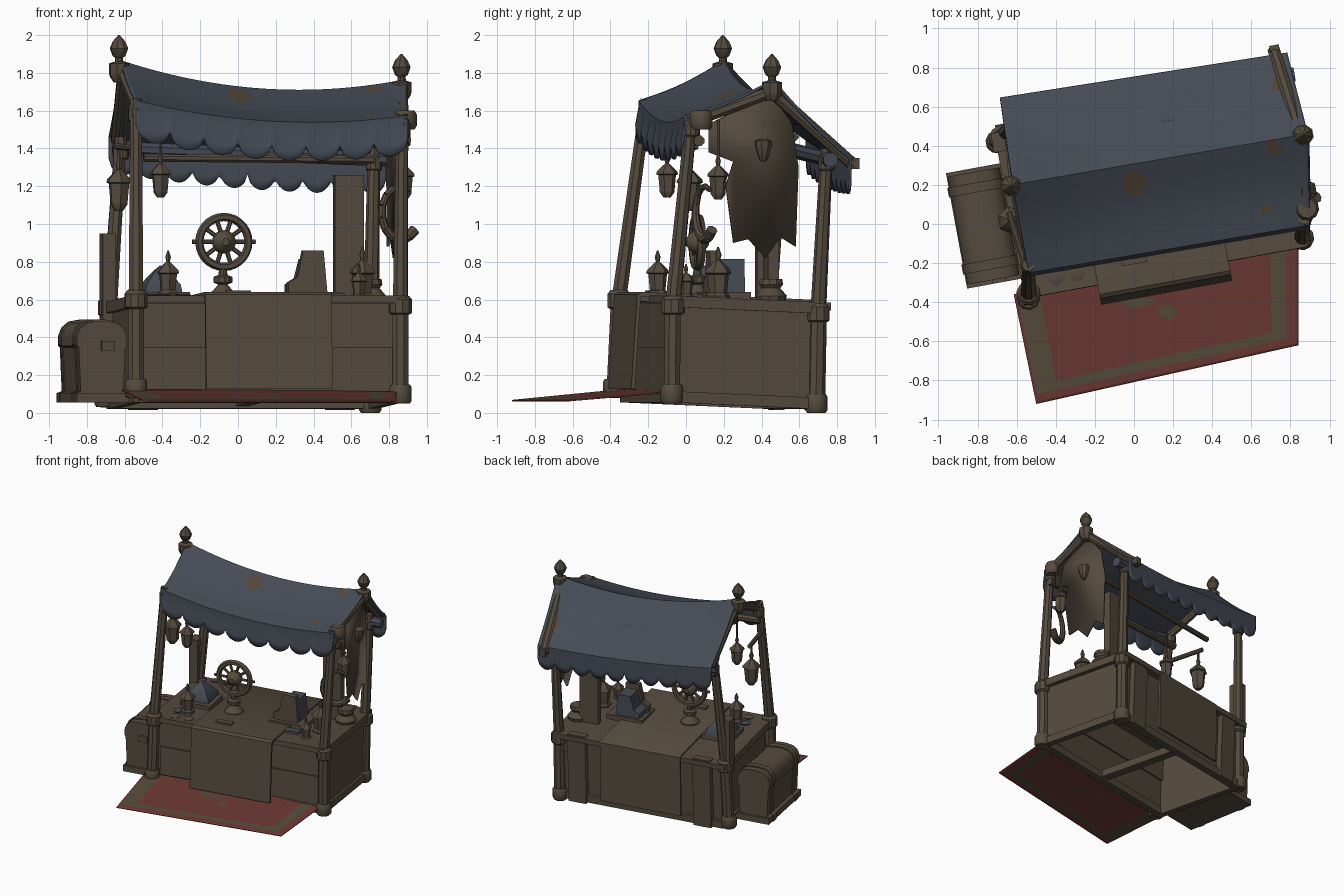
import bpy, bmesh, math
from mathutils import Matrix, Vector

if "Cube" in bpy.data.objects:
    bpy.data.objects.remove(bpy.data.objects["Cube"])

def material(name, r, g, b):
    m = bpy.data.materials.new(name)
    m.diffuse_color = (r, g, b, 1)
    m.use_nodes = True
    m.node_tree.nodes["Principled BSDF"].inputs["Base Color"].default_value = m.diffuse_color
    return m

WOOD = material("brown_wood", 0.092, 0.071, 0.049)
BLUE = material("slate_blue_cloth", 0.060, 0.071, 0.092)
RED = material("carpet_red", 0.150, 0.040, 0.033)
PATCH = material("ochre_patch", 0.088, 0.061, 0.038)
BORDER = material("carpet_border", 0.092, 0.072, 0.044)

# The stall is turned about z and tips slightly to the back
TURN = Matrix.Rotation(math.radians(10.4), 4, 'Z')
STALL = Matrix.Translation((0.09, 0.18, 0.033)) @ TURN @ Matrix.Rotation(-0.044, 4, 'X')
SIDEWAYS = Matrix.Rotation(math.pi / 2, 4, 'Z')

def at(x, y, z):
    return Matrix.Translation((x, y, z)) @ TURN

def finish(name, bm, mats=(WOOD,), mat=Matrix.Identity(4), thick=0, angle=0.6, recalc=True):
    bmesh.ops.transform(bm, matrix=mat, verts=bm.verts)
    if recalc:
        bmesh.ops.recalc_face_normals(bm, faces=bm.faces)
    me = bpy.data.meshes.new(name)
    bm.to_mesh(me)
    bm.free()
    for m in mats:
        me.materials.append(m)
    me.shade_smooth()
    me.set_sharp_from_angle(angle=angle)
    ob = bpy.data.objects.new(name, me)
    bpy.context.collection.objects.link(ob)
    if thick:
        s = ob.modifiers.new("thickness", 'SOLIDIFY')
        s.thickness = thick
        s.offset = 0
    return ob

def box(name, frame, centre, size, mat=WOOD):
    bm = bmesh.new()
    bmesh.ops.create_cube(bm, size=1)
    for v in bm.verts:
        v.co = Vector([a * s + c for a, s, c in zip(v.co, size, centre)])
    return finish(name, bm, (mat,), frame)

def lathe(name, profile, frame, sides=10, mat=WOOD):
    bm = bmesh.new()
    rings = [[bm.verts.new((max(r, 0.001) * math.cos(2 * math.pi * (i + .5) / sides),
                            max(r, 0.001) * math.sin(2 * math.pi * (i + .5) / sides), z))
              for i in range(sides)] for r, z in profile]
    for a, b in zip(rings, rings[1:]):
        for i in range(sides):
            j = (i + 1) % sides
            bm.faces.new((a[i], a[j], b[j], b[i]))
    bm.faces.new(rings[0])
    bm.faces.new(rings[-1])
    return finish(name, bm, (mat,), frame)

def tube(name, p, q, r0, r1=None, sides=8, mat=WOOD):
    p, q = Vector(p), Vector(q)
    d = q - p
    frame = Matrix.Translation(p) @ d.to_track_quat('Z', 'Y').to_matrix().to_4x4()
    return lathe(name, [(r0, 0), (r1 or r0, d.length)], frame, sides, mat)

def prism(name, profile, length, frame, mat=WOOD):
    # profile in x-z, extruded along y
    bm = bmesh.new()
    f = bm.faces.new([bm.verts.new((x, -length / 2, z)) for x, z in profile])
    new = bmesh.ops.extrude_face_region(bm, geom=[f])['geom']
    bmesh.ops.translate(bm, vec=(0, length, 0), verts=[v for v in new if isinstance(v, bmesh.types.BMVert)])
    return finish(name, bm, (mat,), frame)

def grid(name, nu, nv, fn, pick, mats, thick):
    bm = bmesh.new()
    vs = [[bm.verts.new(fn(i / nu, j)) for j in range(nv + 1)] for i in range(nu + 1)]
    for i in range(nu):
        for j in range(nv):
            f = bm.faces.new((vs[i][j], vs[i + 1][j], vs[i + 1][j + 1], vs[i][j + 1]))
            f.material_index = pick(f.calc_center_median(), (i + .5) / nu, (j + .5) / nv)
    return finish(name, bm, mats, thick=thick, recalc=False)

def lantern(name, x, y, z, s=1.0, hang=0):
    foot = [(.02, 0), (.042, .03)] if hang else [(.055, 0), (.055, .025)]
    pts = foot + [(.042, .04), (.05, .125), (.062, .13), (.058, .145),
                  (.022, .18), (.01, .19), (.016, .215), (.004, .25)]
    lathe(name, [(r * s, h * s) for r, h in pts], at(x, y, z), 6)
    if hang:
        tube(name + "_chain", (x, y, z + .2 * s), (x, y, hang), .008, sides=6)

# Counter body: hollow walls, rails, top
box("front_upper_boards", STALL, (0, -.36, .42), (1.36, .03, .25))
box("front_lower_boards", STALL, (0, -.375, .17), (1.36, .03, .26))
box("back_boards", STALL, (0, .37, .28), (1.36, .03, .52))
for s, n in ((-1, "left"), (1, "right")):
    box(n + "_boards", STALL, (s * .69, 0, .28), (.03, .74, .52))
    box(n + "_top_rail", STALL, (s * .705, 0, .54), (.07, .8, .06))
    box(n + "_bottom_rail", STALL, (s * .70, 0, .035), (.05, .8, .06))
    box(n + "_back_strap", STALL, (s * .53, .40, .29), (.15, .06, .58))
    box("bottom_long_rail_" + n, STALL, (0, s * .38, .035), (1.4, .06, .06))
box("underside_beam", STALL, (0, 0, .05), (.07, .74, .06))
box("counter_top", STALL, (0, -.01, .55), (1.46, .90, .04))
box("counter_front_extension", STALL, (-.02, -.46, .55), (.64, .1, .03))

# Table cloth draped from front to back
prism("table_cloth", [(-.54, .07), (-.53, .57), (-.51, .585), (.42, .585), (.445, .57), (.46, .07),
                      (.44, .07), (.43, .56), (-.51, .56), (-.52, .07)], .68,
      STALL @ Matrix.Translation((-.02, 0, 0)) @ SIDEWAYS)

# Corner posts with base sleeves and collars
posts = {"front_left": ((-.54, -.38, .08), (-.54, -.355, .6), (-.54, -.21, 1.66)),
         "front_right": ((.86, -.075, .05), (.86, -.07, .57), (.87, .03, 1.58)),
         "back_right": ((.70, .69, .0), (.705, .70, .53), (.72, .745, 1.4)),
         "back_left": ((-.70, .42, .03), (-.68, .44, .56), (-.62, .51, 1.46))}
for n, (a, b, c) in posts.items():
    tube(n + "_lower_post", a, b, .046)
    tube(n + "_upper_post", b, c, .042, .033)
    lathe(n + "_base_sleeve", [(.05, 0), (.06, .015), (.06, .085), (.05, .1)], at(*a))
    lathe(n + "_collar", [(.048, -.05), (.062, -.04), (.062, .03), (.045, .05)], at(*b))
    lathe(n + "_top_ring", [(.036, -.12), (.044, -.11), (.044, -.05), (.036, -.04)], at(*c))
box("back_left_plank", at(-.69, .42, .72), (0, 0, 0), (.07, .1, .46))

# Roof frame, tucked under the canopy
ridge = ((-.61, .195, 1.80), (.865, .455, 1.70))
tube("front_beam", (-.56, -.19, 1.52), (.91, .07, 1.44), .03)
tube("back_beam", (-.66, .52, 1.40), (.82, .765, 1.34), .04, mat=BLUE)
tube("inner_pole", (-.50, .28, 1.35), (.72, .50, 1.34), .022)
tube("left_gable_front", ridge[0], (-.525, -.22, 1.60), .03)
tube("left_gable_back", ridge[0], (-.645, .58, 1.44), .03)
tube("right_gable_front", ridge[1], (.875, .0, 1.53), .034)
tube("right_gable_back", (.85, .455, 1.70), (.715, .89, 1.31), .034)
box("gable_end_cap", at(.72, .89, 1.32), (0, 0, 0), (.05, .05, .06))
tube("left_lantern_arm", (-.54, -.26, 1.40), (-.64, .06, 1.41), .018)
lathe("front_right_beam_cap", [(.05, 0), (.062, .02), (.062, .08), (.05, .1)], at(.885, .08, 1.50))
for n, (x, y, z) in zip(("left", "right"), ridge):
    lathe(n + "_finial", [(.03, -.05), (.05, -.02), (.055, 0), (.055, .05), (.022, .06), (.022, .08),
                          (.035, .09), (.05, .13), (.035, .165), (.004, .2)], at(x - .02 if x < 0 else x, y, z), 8)

# Sagging canopy with scalloped valances on both sides
def canopy(s, j):
    sag = 4 * s * (1 - s)
    lerp = lambda a, b: Vector(a).lerp(Vector(b), s)
    top = lerp((-.62, .20, 1.86), (.89, .46, 1.76)) - Vector((0, 0, .1 * sag))
    front = lerp((-.54, -.245, 1.65), (.90, .0, 1.57)) - Vector((0, 0, .07 * sag))
    back = lerp((-.685, .64, 1.46), (.785, .87, 1.35)) - Vector((0, 0, .03 * sag))
    if j < 4:
        drop = .125 + .075 * abs(math.sin(math.pi * 8 * s)) ** .5
        return front - Vector((0, .006 * (4 - j) - .006, drop * (4 - j) / 4))
    if j > 32:
        drop = .11 + .08 * abs(math.sin(math.pi * 10 * s)) ** .5
        return back - Vector((0, 0, drop * (j - 32) / 4))
    t = (j - 4) / 14 if j <= 18 else (32 - j) / 14
    dip = Vector((0, 0, .02 * math.sin(math.pi * t)))
    if 25 <= j <= 27 and .2 < s < .9:  # long fold on the back slope
        dip.z -= .022 * math.sin(math.pi * (s - .2) / .7)
    return (front if j <= 18 else back).lerp(top, t) - dip

spots = [(0, .21, .055), (.72, .385, .035), (.68, .085, .025), (.735, .7, .03)]
def patch(c, s, t):
    return int(any(math.hypot((c.x - x) / 1.2, c.y - y) < r for x, y, r in spots))
grid("canopy", 96, 36, canopy, patch, (BLUE, PATCH), .014)

# Banner hanging in the right gable
bm = bmesh.new()
outline = [(.45, 1.69), (.12, 1.53), (.12, 1.38), (.25, 1.33), (.21, 1.2), (.25, .9), (.33, .92),
           (.42, .82), (.5, .93), (.58, .88), (.595, 1.3), (.56, 1.53)]
bm.faces.new([bm.verts.new((.91 - .2 * y, y, z)) for y, z in outline])
finish("gable_banner", bm, thick=.014)
lathe("banner_knob", [(.012, -.06), (.025, -.04), (.045, .02), (.045, .05), (.02, .06)], at(.85, .41, 1.39), 8)

# Carpet with painted border and worn centre motif
corners = [Vector(p) for p in ((-.50, -.92, .065), (.84, -.62, .065), (.84, -.03, .115), (-.615, -.36, .12))]
def carpet(s, j):
    return corners[0].lerp(corners[1], s).lerp(corners[3].lerp(corners[2], s), j / 36)
def carpet_colour(c, s, t):
    x, y = s * 1.38, t * .58
    outer = x > .02 and x < 1.32 and y > .045
    inner = .12 < x < 1.235 and y > .10
    motif = math.hypot((c.x - .17) / 1.3, c.y + .45) < .035 or math.hypot((c.x - .02) / 3, c.y + .40) < .03
    return int((outer and not inner) or motif)
grid("carpet", 90, 36, carpet, carpet_colour, (RED, BORDER), .008)

# Chest with rounded lid and straps
half = [(.14, 0), (.14, .05), (.115, .06), (.125, .29), (.135, .3), (.135, .35), (.12, .39), (.085, .42), (.03, .43)]
chest = half + [(-x, z) for x, z in reversed(half)]
place = at(-.77, -.01, .055)
prism("chest", chest, .56, place)
for y in (-.2, .2):
    prism("chest_strap", [(x * 1.05, z * 1.02) for x, z in chest], .05, place @ Matrix.Translation((0, y, 0)))
box("chest_base", place, (0, 0, .025), (.28, .60, .05))
box("chest_clasp", place, (.03, -.285, .3), (.07, .03, .05))

# Spoked wheel on a stand
wheel = at(-.075, .06, .905) @ Matrix.Rotation(math.pi / 2, 4, 'X')
bm = bmesh.new()
ring = [[bm.verts.new(((.132 + .022 * math.cos(b)) * math.cos(a), (.132 + .022 * math.cos(b)) * math.sin(a),
                       .025 * math.sin(b))) for b in [k * math.pi / 3 for k in range(6)]]
        for a in [i * math.pi / 14 for i in range(28)]]
for i in range(28):
    for k in range(6):
        n, m = (i + 1) % 28, (k + 1) % 6
        bm.faces.new((ring[i][k], ring[n][k], ring[n][m], ring[i][m]))
finish("wheel_rim", bm, mat=wheel)
lathe("wheel_hub", [(.02, -.06), (.045, -.04), (.062, -.015), (.062, .015), (.045, .04), (.02, .06)], wheel)
for i in range(10):
    a = i * math.pi / 5
    d = Vector((math.cos(a), math.sin(a), 0))
    tube("wheel_spoke", wheel @ (d * .04), wheel @ (d * (.17 if i % 5 == 0 else .135)), .012, sides=6)
lathe("wheel_stand", [(.075, .61), (.075, .63), (.05, .65), (.025, .68), (.05, .69), (.05, .72), (.025, .73), (.018, .77)],
      at(-.08, .06, 0))

# Goods on the counter
box("left_tray", at(-.40, .08, .62), (0, 0, 0), (.25, .24, .04))
lathe("blue_cushion", [(.14, .64), (.13, .68), (.05, .75), (.004, .78)], at(-.41, .10, 0), 4, BLUE)
box("right_tray", at(.38, .2, .62), (0, 0, 0), (.30, .24, .04))
wedge = [(-.13, 0), (.08, 0), (.06, .22), (-.05, .22), (-.08, .08), (-.13, .05)]
prism("blue_display", [(x * .95, z * .8) for x, z in wedge], .14, at(.38, .23, .64), BLUE)
prism("display_front", wedge, .05, at(.39, .14, .64))
box("blue_roll", at(.50, .02, .62), (0, 0, 0), (.12, .06, .03), BLUE)
box("cloth_slab", at(.0, -.18, .635), (0, 0, 0), (.13, .05, .025))
for x, y, m in ((-.40, -.27, WOOD), (-.29, -.25, WOOD), (-.44, -.17, BLUE)):
    lathe("small_dish", [(.03, .60), (.042, .625), (.03, .63)], at(x, y, 0), 10, m)
lathe("round_jar", [(.075, .58), (.085, .62), (.05, .66), (.065, .68), (.06, .71)], at(.70, .45, 0))
box("tall_board", at(.585, .45, .92), (0, 0, 0), (.155, .06, .68))
lantern("front_left_lantern", -.37, -.15, .61)
lantern("small_right_lantern", .64, .0, .60, .75)
lantern("tall_right_lantern", .66, .17, .59, 1.15)

# Hanging lanterns
lantern("canopy_lantern", -.41, -.10, 1.14, .95, 1.6)
lantern("left_side_lantern", -.63, .02, 1.07, 1.15, 1.41)
lantern("right_side_lantern", .88, .17, 1.13, .95, 1.55)

# Curved horn hung on the front right post
path = [Vector((.86 + .1 * math.cos(a), .10 + .05 * math.cos(a), 1.06 + .14 * math.sin(a)))
        for a in [math.radians(60 + 26 * i) for i in range(11)]]
for i in range(10):
    tube("horn_segment", path[i], path[i + 1], .014 + .0015 * i, .0155 + .0015 * i)
